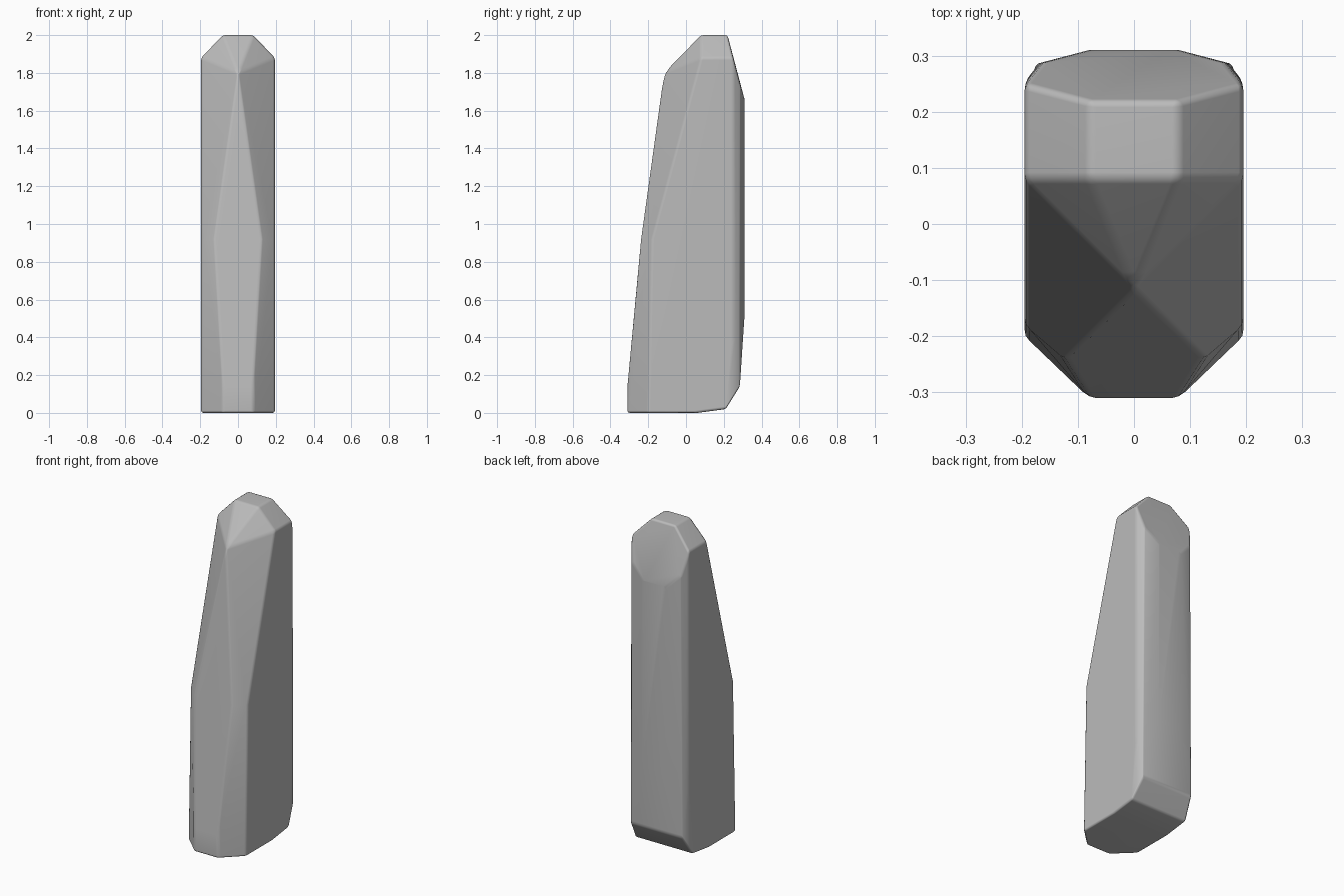
import bpy, bmesh, math

cube = bpy.data.objects.get("Cube")
if cube:
    bpy.data.objects.remove(cube, do_unlink=True)

W = 0.195  # half width

# Corner points of one half, mirrored across x
half = [
    # foot and tapering front
    (0.08, -0.31, 0), (W, -0.2, 0), (W, 0.06, 0),
    (0.08, -0.31, 0.14), (0.125, -0.24, 0.92), (W, -0.18, 0.92),
    # pointed brow and rounded crown
    (0, -0.115, 1.8), (W, 0.08, 1.88), (0.08, 0.08, 2),
    (0.08, 0.22, 2), (W, 0.25, 1.88),
    # back column
    (W, 0.25, 1.85), (0.165, 0.287, 1.74), (0.08, 0.31, 1.66),
    (W, 0.25, 0.5), (0.165, 0.287, 0.5), (0.08, 0.31, 0.52),
    # undercut at the back of the foot
    (0.175, 0.285, 0.14), (W, 0.21, 0.02),
]

bm = bmesh.new()
for x, y, z in half:
    for side in ((1, -1) if x else (1,)):
        bm.verts.new((side * x, y, z))
hull = bmesh.ops.convex_hull(bm, input=bm.verts)
spare = {g for g in hull["geom_interior"] + hull["geom_unused"]
         if isinstance(g, bmesh.types.BMVert)}
bmesh.ops.delete(bm, geom=list(spare), context="VERTS")
bmesh.ops.dissolve_limit(bm, angle_limit=math.radians(3),
                         verts=bm.verts, edges=bm.edges)
bmesh.ops.recalc_face_normals(bm, faces=bm.faces)

mesh = bpy.data.meshes.new("faceted_pillar")
bm.to_mesh(mesh)
bm.free()
pillar = bpy.data.objects.new("faceted_pillar", mesh)
bpy.context.collection.objects.link(pillar)

# Plain grey surface
grey = bpy.data.materials.new("stone_grey")
grey.use_nodes = True
colour = (0.5, 0.5, 0.5, 1)
grey.diffuse_color = colour
grey.node_tree.nodes["Principled BSDF"].inputs["Base Color"].default_value = colour
mesh.materials.append(grey)

# Softened edges with flat facets
mesh.shade_smooth()
bevel = pillar.modifiers.new("soft_edges", "BEVEL")
bevel.width = 0.012
bevel.segments = 2
bevel.limit_method = "ANGLE"
bevel.angle_limit = math.radians(18)
weighted = pillar.modifiers.new("facet_normals", "WEIGHTED_NORMAL")
weighted.keep_sharp = True
